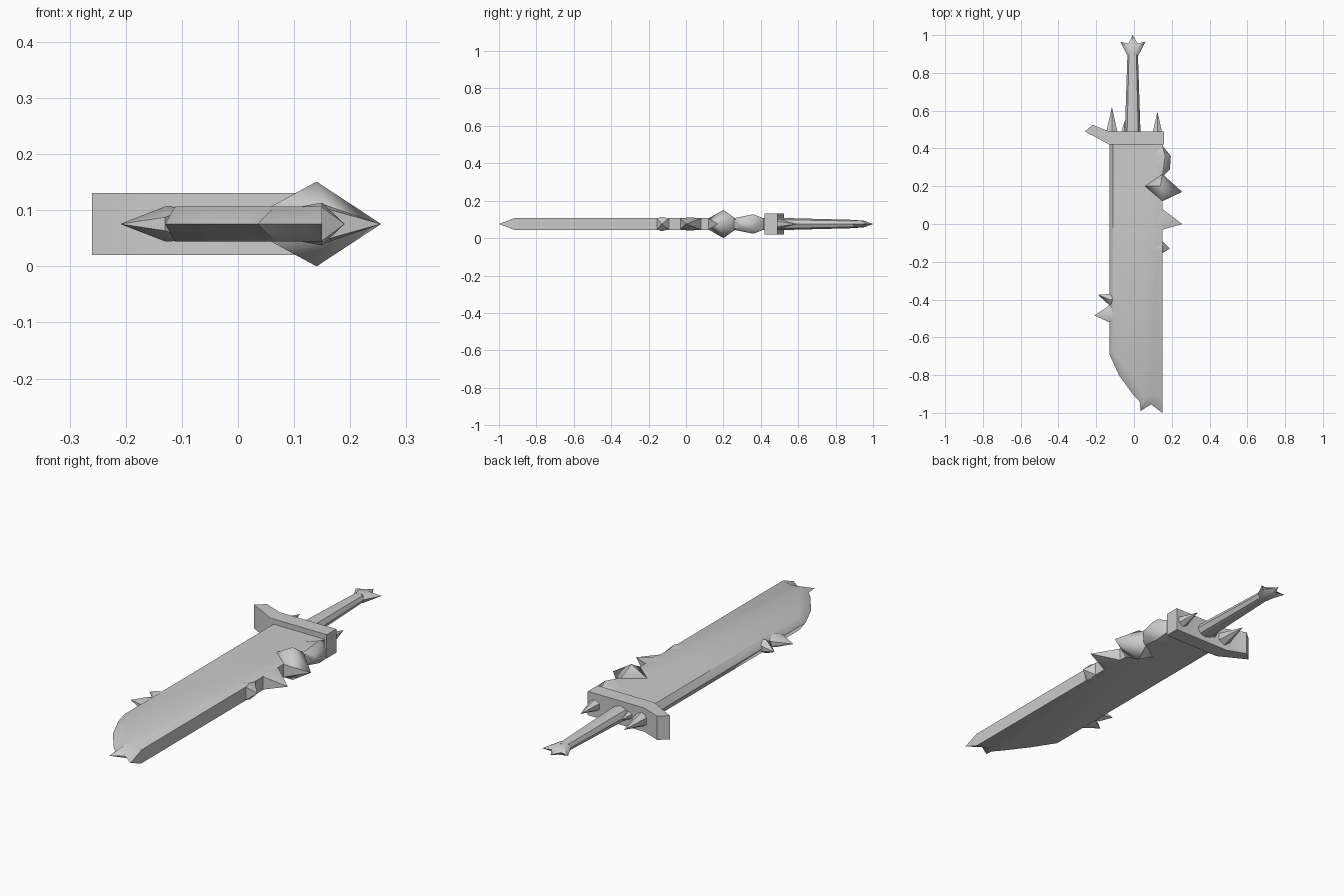
import bpy, bmesh, math
from mathutils import Vector, Matrix

if "Cube" in bpy.data.objects:
    bpy.data.objects.remove(bpy.data.objects["Cube"])

ZC = 0.0755   # mid-plane height of the sword
T = 0.031     # half thickness of the blade


def finish(bm, name, angle=50):
    bmesh.ops.recalc_face_normals(bm, faces=bm.faces)
    me = bpy.data.meshes.new(name)
    bm.to_mesh(me)
    bm.free()
    ob = bpy.data.objects.new(name, me)
    bpy.context.collection.objects.link(ob)
    bpy.ops.object.select_all(action='DESELECT')
    ob.select_set(True)
    bpy.context.view_layer.objects.active = ob
    bpy.ops.object.shade_smooth_by_angle(angle=math.radians(angle))
    return ob


def bevelled_plate(name, rim, inner, half):
    """Sharp rim on the mid-plane, rising to a flat inner outline on both sides."""
    bm = bmesh.new()
    mid = [bm.verts.new((x, y, ZC)) for x, y in rim]
    n = len(rim)
    for s in (1, -1):
        flat = [bm.verts.new((x, y, ZC + s * half)) for x, y in inner]
        bm.faces.new(flat)
        for i in range(n):
            j = (i + 1) % n
            bm.faces.new((mid[i], mid[j], flat[j], flat[i]))
    return finish(bm, name)


def hull(name, pts):
    """Convex chip, mirrored above and below the mid-plane."""
    bm = bmesh.new()
    for x, y, h in pts:
        for s in ((1, -1) if h else (1,)):
            bm.verts.new((x, y, ZC + s * h))
    res = bmesh.ops.convex_hull(bm, input=bm.verts)
    loose = [v for v in bm.verts if not v.link_faces]
    bmesh.ops.delete(bm, geom=loose, context='VERTS')
    return finish(bm, name)


def rod(name, x, y0, y1, r0, r1, sides, squash=1.0):
    bm = bmesh.new()
    bmesh.ops.create_cone(bm, cap_ends=True, segments=sides, radius1=r0,
                          radius2=r1, depth=y1 - y0)
    rot = Matrix.Rotation(-math.pi / 2, 4, 'X')
    bmesh.ops.transform(bm, verts=bm.verts, matrix=Matrix.Translation(
        (x, (y0 + y1) / 2, ZC)) @ Matrix.Diagonal((1, 1, squash, 1)) @ rot)
    return finish(bm, name, 40)


# blade with bevelled cutting edge, flat spine and notched tip
bevelled_plate(
    "blade",
    [(-.13, .45), (-.13, -.69), (-.08, -.8), (0, -.91), (.03, -.94),
     (.035, -.99), (.09, -.955), (.15, -1), (.15, .45)],
    [(-.112, .45), (-.112, -.67), (-.045, -.775), (.03, -.875), (.05, -.9),
     (.065, -.915), (.09, -.905), (.15, -.92), (.15, .45)], T)

# rough chips along the spine: tip, swelling peak and base span
chips = [  # tip x, tip y, peak x, peak y, peak half height, base y range
    (.255, .17, .14, .2, .0755, .12, .265),
    (.255, 0, .15, .02, .036, -.03, .08),
    (.19, -.13, .15, -.13, .038, -.155, -.09)]
for i, (tx, ty, px, py, h, y0, y1) in enumerate(chips):
    inner = .15 - 1.25 * h
    hull(f"spine_spike_{i}", [(tx, ty, 0), (px, py, h), (.15, y0, T * .95),
                              (.15, y1, T * .95), (inner, py, T * .95)])
hull("spine_lump", [(.195, .36, .025), (.19, .29, .012), (.165, .36, .052),
                    (.15, .415, .03), (.15, .25, .03), (.09, .35, .03)])

# spikes on the cutting edge
for i, (tx, ty, y0, y1) in enumerate([(-.19, -.375, -.43, -.37),
                                      (-.21, -.485, -.52, -.43)]):
    hull(f"edge_spike_{i}", [(tx, ty, 0), (-.13, y0, .012), (-.13, y1, .012),
                             (-.13, (y0 + y1) / 2, .031), (-.08, (y0 + y1) / 2, .03)])

# cross guard, bent at one end
bm = bmesh.new()
outline = [(.16, .42), (-.13, .42), (-.26, .49), (-.22, .525), (-.13, .49), (.16, .49)]
face = bm.faces.new([bm.verts.new((x, y, ZC - .055)) for x, y in outline])
top = bmesh.ops.extrude_face_region(bm, geom=[face])
bmesh.ops.translate(bm, vec=Vector((0, 0, .11)),
                    verts=[v for v in top["geom"] if isinstance(v, bmesh.types.BMVert)])
finish(bm, "cross_guard", 35)

# spikes on the back of the guard
for i, (x, tip, r) in enumerate([(-.117, .62, .036), (.124, .595, .03), (-.05, .545, .022)]):
    rod(f"guard_spike_{i}", x, .48, tip, r, 0, 6)

# grip and star-shaped pommel
rod("grip", -.007, .47, .92, .042, .027, 8, .8)
bevelled_plate(
    "pommel",
    [(-.034, .89), (-.072, .965), (-.03, .955), (-.007, 1), (.02, .955),
     (.06, .965), (.022, .89)],
    [(-.024, .895), (-.03, .935), (-.018, .94), (-.007, .945), (.006, .94),
     (.018, .935), (.012, .895)], .02)
